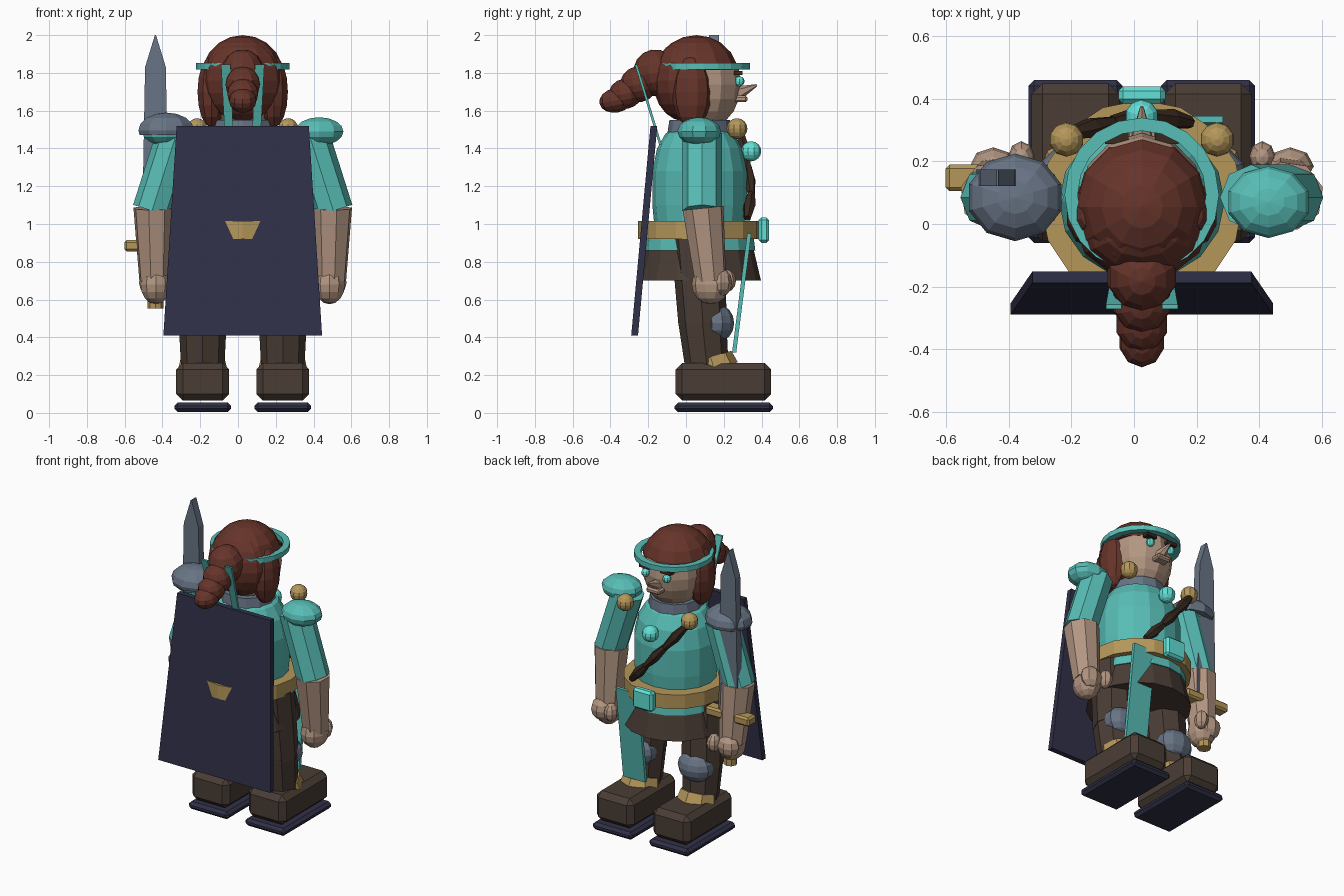
import bpy, bmesh, math
from mathutils import Vector, Matrix

if "Cube" in bpy.data.objects:
    bpy.data.objects.remove(bpy.data.objects["Cube"])

CX, CY = 0.025, 0.072   # body axis


def material(name, code):
    rgb = [int(code[i:i + 2], 16) / 255 for i in (0, 2, 4)]
    lin = [c / 12.92 if c < 0.04 else ((c + 0.055) / 1.055) ** 2.4 for c in rgb]
    m = bpy.data.materials.new(name)
    m.use_nodes = True
    m.diffuse_color = (*lin, 1)
    m.node_tree.nodes["Principled BSDF"].inputs["Base Color"].default_value = (*lin, 1)
    return m


teal = material("teal cloth", "58BDB6")
aqua = material("bright aqua", "62E0D6")
skin = material("skin", "B39682")
gold = material("gold", "B5975A")
hair = material("red brown hair", "66342A")
navy = material("navy", "303048")
brown = material("brown leather", "4A3D35")
dark = material("dark brown", "38291F")
steel = material("steel", "687485")


def finish(bm, name, mat):
    bmesh.ops.recalc_face_normals(bm, faces=bm.faces)
    me = bpy.data.meshes.new(name)
    bm.to_mesh(me)
    bm.free()
    me.materials.append(mat)
    ob = bpy.data.objects.new(name, me)
    bpy.context.collection.objects.link(ob)
    return ob


def ball(name, mat, c, r, seg=10, rings=8, cut=None, rot=0):
    """Ellipsoid; cut removes everything below that height."""
    bm = bmesh.new()
    bmesh.ops.create_uvsphere(bm, u_segments=seg, v_segments=rings, radius=1)
    bm.transform(Matrix.Translation(c) @ Matrix.Rotation(rot, 4, 'X') @ Matrix.Diagonal((*r, 1)))
    if cut is not None:
        res = bmesh.ops.bisect_plane(bm, geom=bm.verts[:] + bm.edges[:] + bm.faces[:],
                                     plane_co=(0, 0, cut), plane_no=(0, 0, 1), clear_inner=True)
        bmesh.ops.holes_fill(bm, edges=[e for e in bm.edges if e.is_boundary])
    return finish(bm, name, mat)


def tube(name, mat, a, b, r1, r2, seg=8):
    """Tapered prism from point a to point b."""
    a, b = Vector(a), Vector(b)
    d = b - a
    bm = bmesh.new()
    bmesh.ops.create_cone(bm, cap_ends=True, segments=seg, radius1=r1, radius2=r2, depth=d.length)
    bm.transform(Matrix.Translation((a + b) / 2) @ Vector((0, 0, 1)).rotation_difference(d).to_matrix().to_4x4())
    return finish(bm, name, mat)


def lathe(name, mat, profile, seg=16, xs=1.0):
    """Closed solid of (z, radius) rings around the body axis."""
    bm = bmesh.new()
    rings = []
    for z, r in profile:
        angles = [math.tau * i / seg for i in range(seg)]
        rings.append([bm.verts.new((CX + xs * r * math.cos(t), CY + r * math.sin(t), z)) for t in angles])
    for lo, hi in zip(rings, rings[1:]):
        for i in range(seg):
            j = (i + 1) % seg
            bm.faces.new((lo[i], lo[j], hi[j], hi[i]))
    bm.faces.new(rings[0])
    bm.faces.new(rings[-1])
    return finish(bm, name, mat)


def box(name, mat, lo, hi, bevel=0.0):
    lo, hi = Vector(lo), Vector(hi)
    bm = bmesh.new()
    bmesh.ops.create_cube(bm, size=1)
    bm.transform(Matrix.Translation((lo + hi) / 2) @ Matrix.Diagonal((*(hi - lo), 1)))
    if bevel:
        bmesh.ops.bevel(bm, geom=bm.edges[:], offset=bevel, segments=1, affect='EDGES')
    return finish(bm, name, mat)


def board(name, mat, top, bottom, thick):
    """Leaning slab; each end is (x_min, x_max, y, z)."""
    bm = bmesh.new()
    verts = []
    for dy in (-thick / 2, thick / 2):
        verts.append([bm.verts.new((x, y + dy, z)) for x, y, z in (
            (top[0], top[2], top[3]), (top[1], top[2], top[3]),
            (bottom[1], bottom[2], bottom[3]), (bottom[0], bottom[2], bottom[3]))])
    f, b = verts
    bm.faces.new(f)
    bm.faces.new(b)
    for i in range(4):
        j = (i + 1) % 4
        bm.faces.new((f[i], f[j], b[j], b[i]))
    return finish(bm, name, mat)


# Torso, waist and skirt
lathe("tunic_torso", teal, [(0.94, 0.235), (1.1, 0.25), (1.28, 0.25), (1.4, 0.225),
                            (1.48, 0.18), (1.52, 0.1)], xs=1.06)
lathe("tunic_hem", teal, [(0.86, 0.295), (0.94, 0.285)])
lathe("belt", gold, [(0.92, 0.325), (1.015, 0.325)])
lathe("skirt", brown, [(0.7, 0.325), (0.87, 0.285)])
lathe("collar", steel, [(1.45, 0.175), (1.55, 0.16)], 12)
box("belt_buckle", aqua, (-0.05, 0.385, 0.9), (0.1, 0.44, 1.035), 0.015)
ball("chest_gem", aqua, (CX, 0.345, 1.385), (0.053,) * 3)
board("sash", teal, (0.12, 0.285, 0.335, 0.95), (0.12, 0.285, 0.255, 0.32), 0.022)

# Chest strap
path = [(-0.2, 0.29, 1.47), (-0.07, 0.325, 1.31), (0.06, 0.345, 1.16), (0.18, 0.325, 1.03)]
for i, (a, b) in enumerate(zip(path, path[1:])):
    mid = (Vector(a) + Vector(b)) / 2
    tube(f"strap_{i}_upper", dark, a, mid, 0.022, 0.034, 6)
    tube(f"strap_{i}_lower", dark, mid, b, 0.034, 0.02, 6)

# Cape
board("cape", navy, (-0.325, 0.375, -0.17, 1.52), (-0.395, 0.445, -0.272, 0.41), 0.036)

# Paired limbs
for s, side in ((1, "left"), (-1, "right")):
    def at(x, y, z):
        return (CX + s * x, y, z)

    lx = CX + s * 0.212
    box(f"{side}_sole", navy, (lx - 0.15, -0.06, 0.004), (lx + 0.15, 0.46, 0.055), 0.018)
    box(f"{side}_boot", brown, (lx - 0.14, -0.055, 0.065), (lx + 0.14, 0.45, 0.265), 0.035)
    tube(f"{side}_boot_cuff", gold, at(0.212, 0.15, 0.23), at(0.212, 0.13, 0.295), 0.13, 0.115)
    tube(f"{side}_shin", brown, at(0.212, 0.11, 0.25), at(0.212, 0.085, 0.5), 0.115, 0.128)
    tube(f"{side}_thigh", brown, at(0.212, 0.09, 0.47), at(0.195, 0.055, 0.93), 0.13, 0.135)
    ball(f"{side}_knee_pad", steel, at(0.212, 0.165, 0.475), (0.12, 0.09, 0.1))

    tube(f"{side}_sleeve", teal, at(0.35, 0.085, 1.48), at(0.48, 0.085, 1.07), 0.105, 0.105)
    tube(f"{side}_forearm", skin, at(0.47, 0.09, 1.085), at(0.465, 0.13, 0.7), 0.112, 0.085)
    ball(f"{side}_hand", skin, at(0.46, 0.13, 0.68), (0.085, 0.1, 0.105))
    ball(f"{side}_thumb", skin, at(0.385, 0.215, 0.7), (0.042, 0.05, 0.06), 8, 6)
    ball(f"{side}_fingers", skin, at(0.475, 0.185, 0.69), (0.075, 0.06, 0.075), 8, 6)
    ball(f"{side}_shoulder_pad", teal, at(0.405, 0.07, 1.49), (0.135, 0.115, 0.075))
    ball(f"{side}_shoulder_stud", gold, at(0.241, 0.27, 1.505), (0.055,) * 3)

    # Face and hair sides
    ball(f"{side}_eye", aqua, at(0.08, 0.283, 1.755), (0.027,) * 3, 8, 6)
    box(f"{side}_brow", dark, (CX + s * 0.08 - 0.038, 0.255, 1.79),
        (CX + s * 0.08 + 0.038, 0.3, 1.81))
    ball(f"{side}_hair_lock", hair, at(0.165, 0.03, 1.7), (0.078, 0.105, 0.19))
    board(f"{side}_ribbon", teal, (CX + s * 0.09 - 0.025, CX + s * 0.09 + 0.025, -0.265, 1.845),
          (CX + s * 0.07 - 0.022, CX + s * 0.07 + 0.022, -0.135, 1.42), 0.014)

# Steel pauldron on the sword arm
ball("right_pauldron", steel, (-0.38, 0.085, 1.495), (0.155, 0.14, 0.095), 10, 8, 1.47)

# Head
ball("head", skin, (CX, 0.083, 1.738), (0.2, 0.208, 0.243), 12, 10)
tube("nose", skin, (CX, 0.27, 1.69), (CX, 0.375, 1.735), 0.04, 0.006, 6)
box("mouth", skin, (CX - 0.05, 0.25, 1.645), (CX + 0.05, 0.325, 1.68), 0.01)
ball("hair_cap", hair, (CX, 0.055, 1.78), (0.218, 0.225, 0.22), 12, 10, 1.815)
ball("hair_back", hair, (CX, -0.01, 1.76), (0.212, 0.165, 0.215), 12, 10)

# Ponytail of shrinking tufts
for i, (y, z, w, l, h) in enumerate(((-0.16, 1.8, 0.115, 0.12, 0.125),
                                     (-0.25, 1.74, 0.095, 0.1, 0.095),
                                     (-0.32, 1.69, 0.085, 0.09, 0.08),
                                     (-0.37, 1.655, 0.075, 0.09, 0.065))):
    ball(f"ponytail_{i}", hair, (CX, y, z), (w, l, h), rot=0.2)

# Headband: hollow ring
bm = bmesh.new()
loops = []
for r, z in ((0.247, 1.818), (0.247, 1.852), (0.205, 1.852), (0.205, 1.818)):
    loops.append([bm.verts.new((CX + r * math.cos(math.tau * i / 20),
                                0.093 + r * math.sin(math.tau * i / 20), z)) for i in range(20)])
for k in range(4):
    a, b = loops[k], loops[(k + 1) % 4]
    for i in range(20):
        j = (i + 1) % 20
        bm.faces.new((a[i], a[j], b[j], b[i]))
finish(bm, "headband", teal)

# Sword held upright in the right hand
SX, SY = -0.437, 0.148
board("sword_blade", steel, (SX - 0.055, SX + 0.055, SY, 1.83), (SX - 0.072, SX + 0.072, SY, 0.9), 0.052)
board("sword_tip", steel, (SX - 0.003, SX + 0.003, SY, 2.0), (SX - 0.055, SX + 0.055, SY, 1.83), 0.052)
box("sword_guard", gold, (SX - 0.165, 0.105, 0.855), (SX + 0.165, 0.19, 0.915), 0.012)
tube("sword_grip", gold, (SX, SY, 0.58), (SX, SY, 0.88), 0.03, 0.03)
tube("sword_pommel", gold, (SX, SY, 0.553), (SX, SY, 0.6), 0.042, 0.042)
